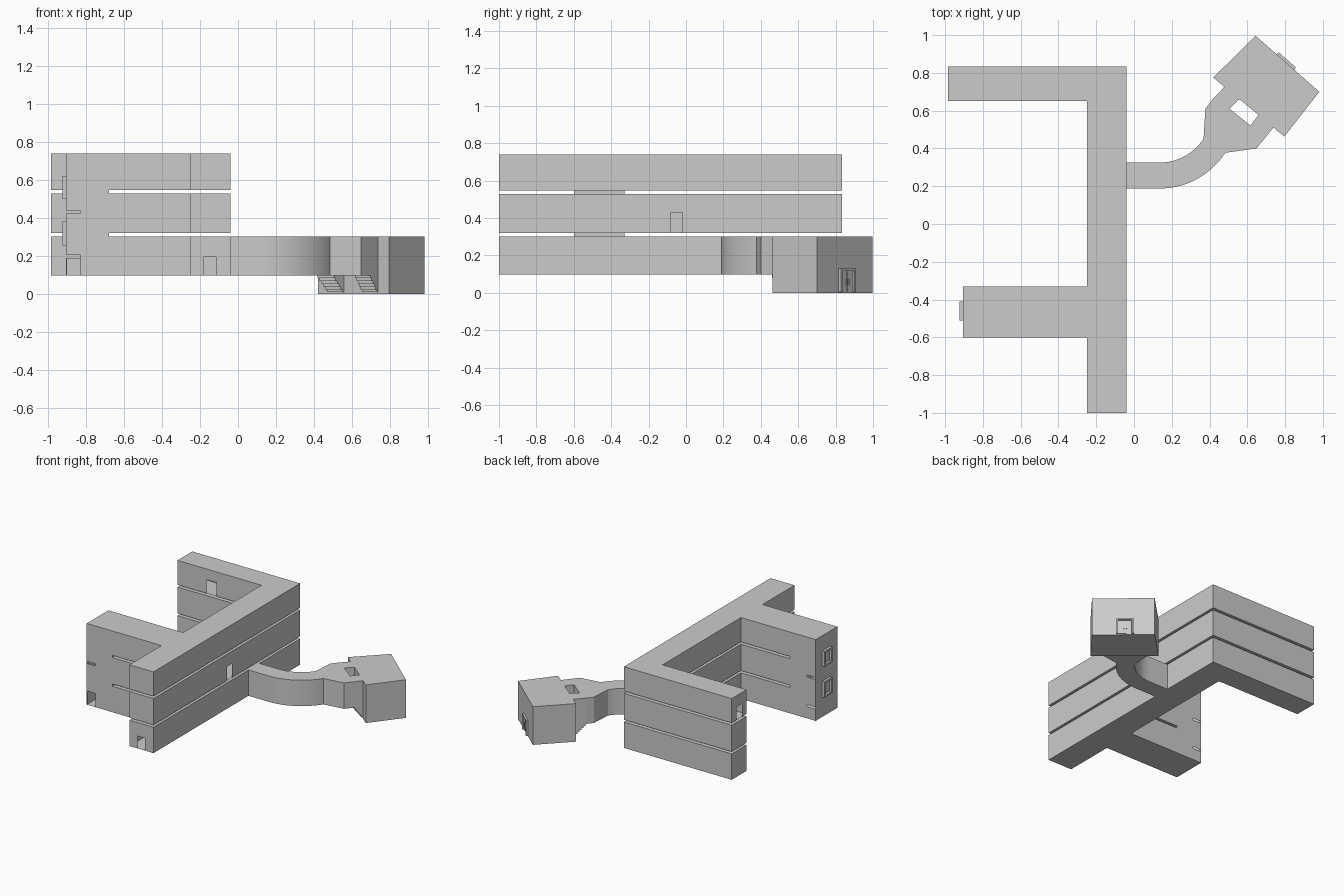
import bpy, bmesh, math
from mathutils import Vector

cube = bpy.data.objects.get("Cube")
if cube:
    bpy.data.objects.remove(cube)

grey = bpy.data.materials.new("plain grey")
grey.use_nodes = True
COLOUR = (0.6, 0.6, 0.6, 1)
grey.diffuse_color = COLOUR
grey.node_tree.nodes["Principled BSDF"].inputs["Base Color"].default_value = COLOUR


def finish(name, bm):
    bmesh.ops.remove_doubles(bm, verts=bm.verts, dist=0.0005)
    mesh = bpy.data.meshes.new(name)
    bm.to_mesh(mesh)
    bm.free()
    mesh.materials.append(grey)
    ob = bpy.data.objects.new(name, mesh)
    bpy.context.collection.objects.link(ob)
    return ob


def face(bm, pts):
    bm.faces.new([bm.verts.new(p) for p in pts])


def wall(bm, p, q, z0, z1, holes=()):
    """Flat wall from p to q; holes are (start, end, bottom, top)."""
    p, q = Vector(p), Vector(q)
    length = (q - p).length
    d = (q - p) / length
    along = sorted({0, length, *[v for h in holes for v in h[:2]]})
    up = sorted({z0, z1, *[v for h in holes for v in h[2:]]})
    for a, b in zip(along, along[1:]):
        for c, e in zip(up, up[1:]):
            m, n = (a + b) / 2, (c + e) / 2
            if any(h[0] < m < h[1] and h[2] < n < h[3] for h in holes):
                continue
            s, t = p + d * a, p + d * b
            face(bm, [(*s, c), (*t, c), (*t, e), (*s, e)])


def shell(bm, outline, z0, z1, openings={}, skip=()):
    """Thin-walled prism over a counter-clockwise outline."""
    face(bm, [(*p, z1) for p in outline])
    face(bm, [(*p, z0) for p in reversed(outline)])
    for i, p in enumerate(outline):
        if i not in skip:
            wall(bm, p, outline[(i + 1) % len(outline)], z0, z1, openings.get(i, ()))


def slab(name, centre, along, width, depth, z0, z1):
    """Upright box: width along a direction, depth outward from it."""
    c, u = Vector(centre), Vector(along).normalized()
    n = Vector((u.y, -u.x))
    a, b = c - u * width / 2, c + u * width / 2
    bm = bmesh.new()
    shell(bm, [a + n * depth, b + n * depth, b, a], z0, z1)
    return finish(name, bm)


# Main building: three floating storeys, each with its own doorways
plan = [(-.04, -1), (-.04, .835), (-.985, .835), (-.985, .65), (-.25, .65),
        (-.25, -.33), (-.68, -.33), (-.68, -.6), (-.25, -.6), (-.25, -1)]
storeys = [
    ("ground_storey", .097, .302, {9: [(.07, .135, .097, .195)]}),
    ("middle_storey", .32, .529, {0: [(.92, .98, .32, .43)]}),
    ("top_storey", .547, .74, {2: [(.06, .13, .547, .65)], 3: [(.255, .34, .547, .655)]}),
]
for name, z0, z1, openings in storeys:
    bm = bmesh.new()
    shell(bm, plan, z0, z1, openings, skip=(6,))
    finish(name, bm)

# Stairwell at the end of the short wing, with a door and landing slits
bm = bmesh.new()
W, E, S, N = -.905, -.68, -.6, -.33
slits = [(.19, .205), (.425, .44)]
front = [(0, .075, a, b) for a, b in slits] + [(.005, .075, .097, .19)]
back = [(E - W - .075, E - W, a, b) for a, b in slits]
shell(bm, [(W, S), (E, S), (E, N), (W, N)], .097, .74, {0: front, 2: back})
finish("stairwell", bm)

# Framed windows on the stairwell end
for z0, z1 in ((.255, .38), (.5, .62)):
    for y in (-.503, -.417):
        slab("window_jamb", (W, y), (0, -1), .014, .02, z0, z1)
    for z in (z0, z1 - .014):
        slab("window_rail", (W, -.46), (0, -1), .1, .02, z, z + .014)
    slab("window_pane", (W, -.46), (0, -1), .056, .01, z0 + .022, z1 - .022)

# Curved link, lobby, twin stairs and entrance hall in one shell
BASE, ROOF, STEPS = .097, .302, 6
centre = Vector((.135, .603))


def arc(radius, count=24):
    angles = [math.radians(57) * i / count for i in range(count + 1)]
    return [centre + radius * Vector((math.sin(a), -math.cos(a))) for a in angles]


L1, L2 = Vector((.418, .662)), Vector((.479, .726))
R1, R2 = Vector((.697, .46)), Vector((.738, .511))
H1, H2 = Vector((.505, .611)), Vector((.616, .521))
H3, H4 = Vector((.659, .577)), Vector((.558, .661))
bm = bmesh.new()
outer = [Vector((-.04, .188))] + arc(.415) + [Vector((.648, .4))]
inner = [Vector((.378, .611))] + arc(.278)[::-1] + [Vector((-.04, .325))]
link = outer + [R1, H2, H1, L1] + inner
n = len(outer)
shell(bm, link, BASE, ROOF, skip=(n, n + 2))
hall = [Vector((.42, .775)), L2, H4, H3, R2, Vector((.796, .463)),
        Vector((.981, .70)), Vector((.643, .997))]
shell(bm, hall, 0, ROOF, skip=(1, 3))

# Stepped undersides of the two flights beside the light well
for a0, b0, a1, b1 in ((L1, H1, L2, H4), (H2, R1, H3, R2)):
    face(bm, [(*p, ROOF) for p in (a0, b0, b1, a1)])
    z = BASE
    for i in range(STEPS):
        low = BASE - (i + 1) * (BASE - .01) / STEPS
        s, t = i / STEPS, (i + 1) / STEPS
        a, b, c, d = a0.lerp(a1, s), b0.lerp(b1, s), b0.lerp(b1, t), a0.lerp(a1, t)
        wall(bm, a, b, low, z)
        wall(bm, b, c, low, ROOF)
        wall(bm, d, a, low, ROOF)
        face(bm, [(*p, low) for p in (d, c, b, a)])
        z = low
    wall(bm, a1, b1, 0, z)
finish("link_and_hall", bm)

# Entrance on the far side of the hall: frame, two leaves and handles
right, left = hall[6], hall[7]
u = (left - right).normalized()
mid = right.lerp(left, .53)
for side in (-1, 1):
    slab("door_jamb", mid + u * side * .056, u, .012, .015, .005, .13)
    slab("door_leaf", mid + u * side * .025, u, .044, .005, .008, .115)
    slab("door_handle", mid + u * side * .009, u, .006, .012, .045, .075)
slab("door_lintel", mid, u, .124, .015, .118, .13)
